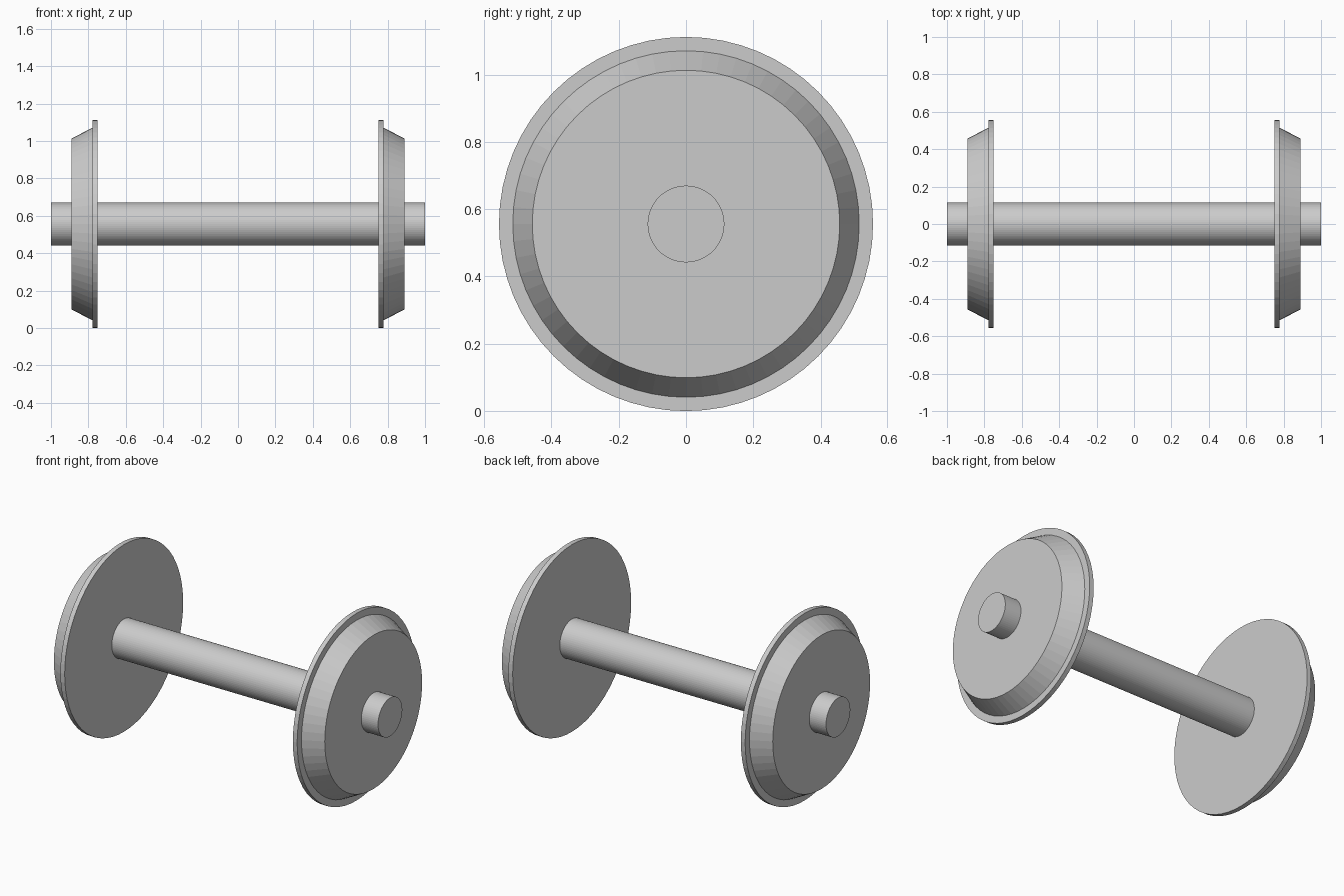
import bpy, bmesh
from math import cos, sin, tau

if "Cube" in bpy.data.objects:
    bpy.data.objects.remove(bpy.data.objects["Cube"])

SEGMENTS = 64
CENTRE_Z = 0.556


def lathe(name, profile):
    """Closed solid turned around the x axis from (x, radius) points."""
    bm = bmesh.new()
    rings = []
    for x, r in profile:
        rings.append([bm.verts.new((x, r * cos(tau * i / SEGMENTS), r * sin(tau * i / SEGMENTS)))
                      for i in range(SEGMENTS)])
    for a, b in zip(rings, rings[1:]):
        for i in range(SEGMENTS):
            j = (i + 1) % SEGMENTS
            bm.faces.new((a[i], a[j], b[j], b[i]))
    bm.faces.new(rings[0])
    bm.faces.new(rings[-1])
    bmesh.ops.recalc_face_normals(bm, faces=bm.faces)
    mesh = bpy.data.meshes.new(name)
    bm.to_mesh(mesh)
    bm.free()
    obj = bpy.data.objects.new(name, mesh)
    obj.location.z = CENTRE_Z
    bpy.context.collection.objects.link(obj)
    return obj


# Axle running right through both wheels
lathe("axle", [(-1, 0.114), (1, 0.114)])

# Flanged wheels with a coned tread, narrowing outwards
for side, s in (("left", -1), ("right", 1)):
    lathe(side + "_wheel", [(s * x, r) for x, r in
          ((0.75, 0.556), (0.778, 0.556), (0.778, 0.515), (0.89, 0.457))])
